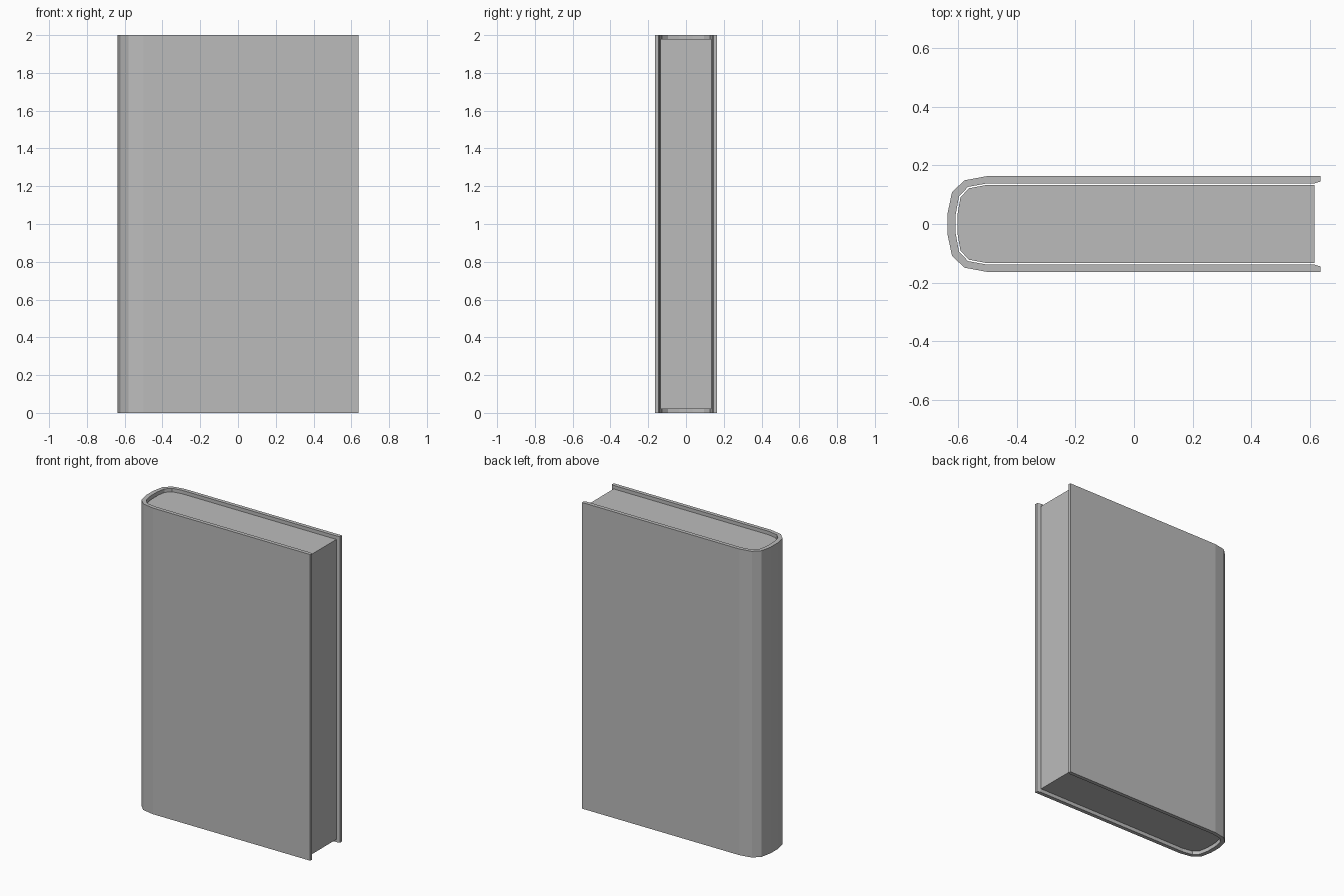
import bpy
import bmesh

cube = bpy.data.objects.get("Cube")
if cube:
    bpy.data.objects.remove(cube, do_unlink=True)

# One plain grey for the whole book
grey = bpy.data.materials.new("plain_grey")
grey.use_nodes = True
colour = (0.5, 0.5, 0.5, 1)
grey.diffuse_color = colour
grey.node_tree.nodes["Principled BSDF"].inputs["Base Color"].default_value = colour


def mirrored(half):
    """Complete a half outline (front edge to spine) across y = 0."""
    return half + [(x, -y) for x, y in reversed(half)]


def extrude_outline(name, outline, bottom, top):
    """Stand a flat outline up as a closed prism."""
    bm = bmesh.new()
    base = bm.faces.new([bm.verts.new((x, y, bottom)) for x, y in outline])
    result = bmesh.ops.extrude_face_region(bm, geom=[base], use_keep_orig=True)
    raised = [v for v in result["geom"] if isinstance(v, bmesh.types.BMVert)]
    bmesh.ops.translate(bm, verts=raised, vec=(0, 0, top - bottom))
    bmesh.ops.recalc_face_normals(bm, faces=bm.faces)
    mesh = bpy.data.meshes.new(name)
    bm.to_mesh(mesh)
    bm.free()
    mesh.materials.append(grey)
    obj = bpy.data.objects.new(name, mesh)
    bpy.context.collection.objects.link(obj)
    return obj


# Cover: boards wrapped round a faceted spine, open at the fore edge
outer = mirrored([(0.637, -0.164), (-0.5, -0.164), (-0.58, -0.149),
                  (-0.622, -0.108), (-0.637, -0.036)])
inner = mirrored([(0.637, -0.145), (0.617, -0.139), (-0.5, -0.139),
                  (-0.567, -0.127), (-0.598, -0.094), (-0.609, -0.034)])
extrude_outline("cover", outer + inner[::-1], 0, 2)

# Page block: set in slightly from the cover, top, bottom and fore edge
pages = mirrored([(0.617, -0.134), (-0.5, -0.134), (-0.564, -0.122),
                  (-0.593, -0.091), (-0.603, -0.033)])
extrude_outline("page_block", pages, 0.02, 1.98)
